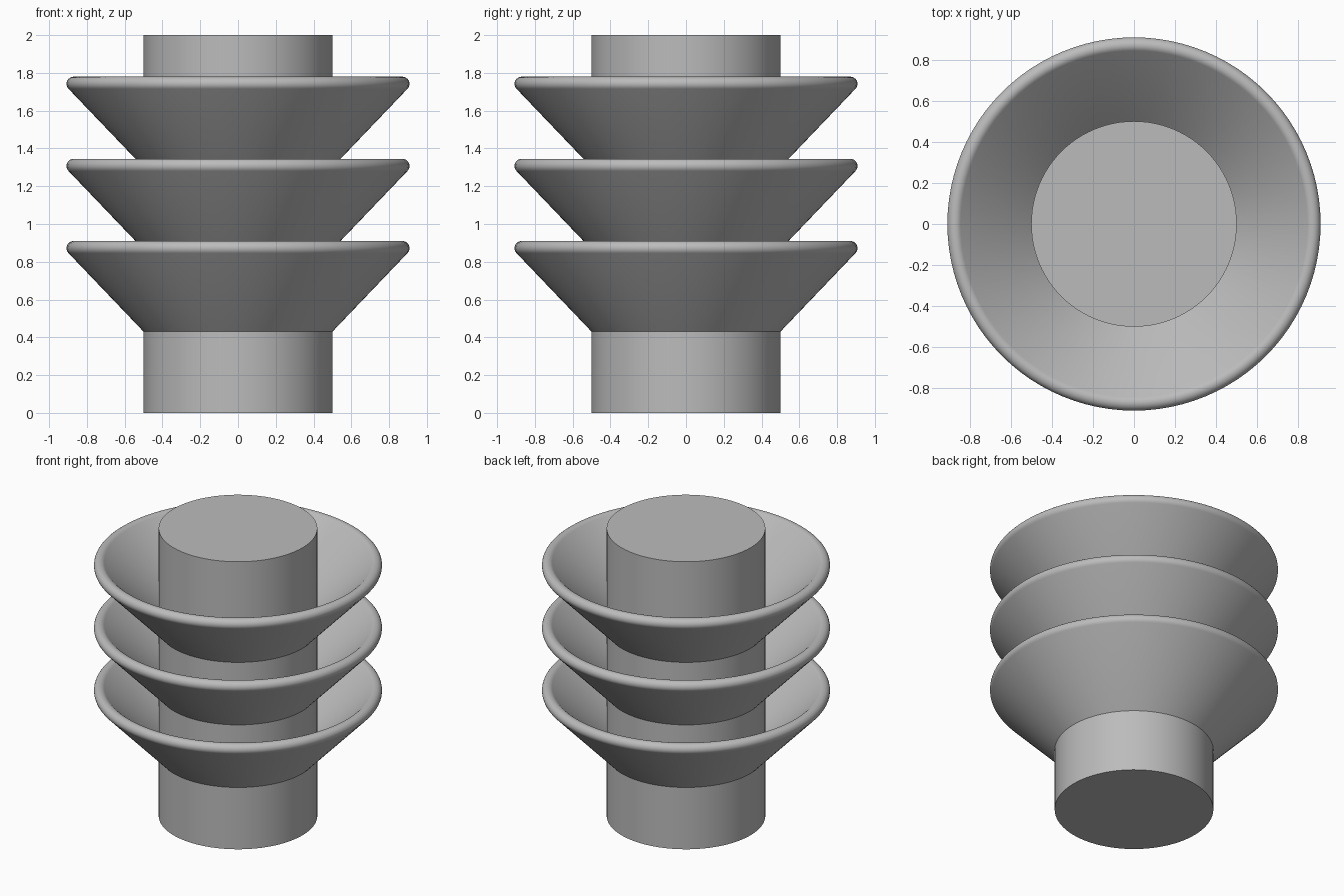
import bpy, bmesh, math
from mathutils import Vector

if "Cube" in bpy.data.objects:
    bpy.data.objects.remove(bpy.data.objects["Cube"])

SEGMENTS = 96
COLUMN_R = 0.5
PITCH = 0.435          # vertical spacing of the sheds

grey = bpy.data.materials.new("grey")
grey.diffuse_color = (0.5, 0.5, 0.5, 1)
grey.use_nodes = True
grey.node_tree.nodes["Principled BSDF"].inputs["Base Color"].default_value = grey.diffuse_color


def lathe(name, profile, closed=False):
    """Spin an (r, z) profile around the z axis."""
    bm = bmesh.new()
    verts = [bm.verts.new((r, 0, z)) for r, z in profile]
    pairs = list(zip(verts, verts[1:]))
    if closed:
        pairs.append((verts[-1], verts[0]))
    edges = [bm.edges.new(p) for p in pairs]
    bmesh.ops.spin(bm, geom=verts + edges, cent=(0, 0, 0), axis=(0, 0, 1),
                   angle=math.tau, steps=SEGMENTS, use_merge=False)
    bmesh.ops.remove_doubles(bm, verts=bm.verts[:], dist=1e-4)
    bmesh.ops.recalc_face_normals(bm, faces=bm.faces[:])
    mesh = bpy.data.meshes.new(name)
    bm.to_mesh(mesh)
    bm.free()
    mesh.materials.append(grey)
    obj = bpy.data.objects.new(name, mesh)
    bpy.context.collection.objects.link(obj)
    bpy.ops.object.select_all(action='DESELECT')
    obj.select_set(True)
    bpy.context.view_layer.objects.active = obj
    bpy.ops.object.shade_smooth_by_angle(angle=math.radians(35))
    return obj


# Central column
bpy.ops.mesh.primitive_cylinder_add(vertices=SEGMENTS, radius=COLUMN_R, depth=2,
                                    location=(0, 0, 1))
column = bpy.context.object
column.name = "column"
column.data.materials.append(grey)
bpy.ops.object.shade_smooth_by_angle(angle=math.radians(35))

# Flared sheds: conical wall, rounded lip, inner wall back to the column
LIP_R, LIP_Z, LIP_RAD = 0.87, 0.872, 0.038
lip = [(LIP_R + LIP_RAD * math.cos(a), LIP_Z + LIP_RAD * math.sin(a))
       for a in (math.radians(-45 + 180 * i / 12) for i in range(13))]
for i in range(3):
    profile = [(COLUMN_R, 0.43)] + lip + [(COLUMN_R, 0.556)]
    lathe(f"shed_{i + 1}", [(r, z + PITCH * i) for r, z in profile])
